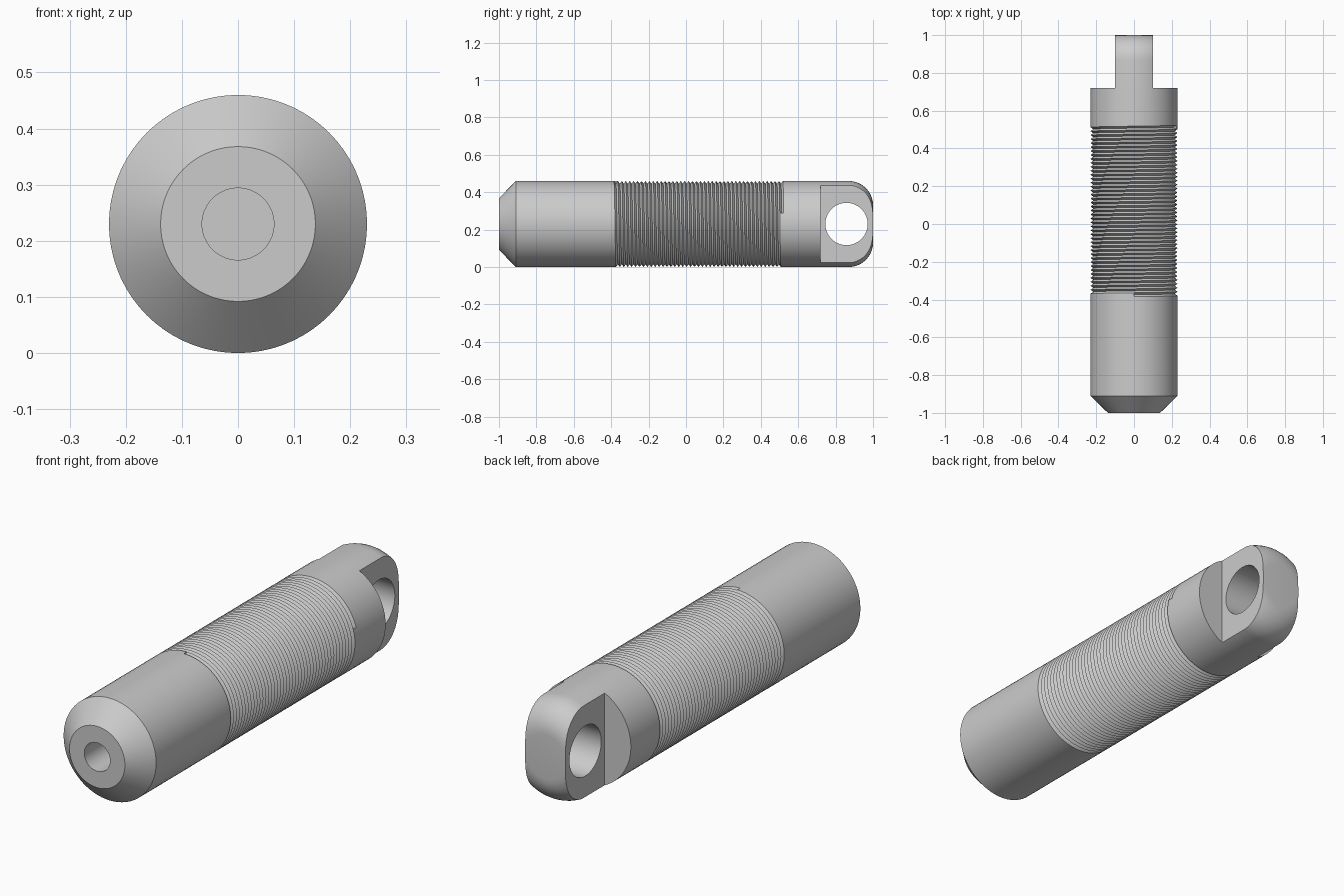
import bpy, bmesh
from math import sin, cos, pi

if "Cube" in bpy.data.objects:
    bpy.data.objects.remove(bpy.data.objects["Cube"])

S = 72                       # sides of the rod
R = 0.23                     # rod radius
PITCH, DEPTH = 0.021, 0.014  # thread
Y0 = -0.385                  # thread start
K = 42 * S + 15              # thread steps (42 turns + 75 degrees)

bm = bmesh.new()


def point(r, y, k):
    a = 2 * pi * k / S
    return bm.verts.new((r * sin(a), y, R + r * cos(a)))


def ring(r, y):
    return [point(r, y, k) for k in range(S)]


def bridge(rings):
    for a, b in zip(rings, rings[1:]):
        for j in range(S):
            n = (j + 1) % S
            bm.faces.new((a[j], a[n], b[n], b[j]))


# Front end: blind hole, flat face, chamfer
front = [ring(*p) for p in ((0.064, -0.7), (0.064, -1), (0.138, -1), (R, -0.91))]
bridge(front)
bm.faces.new(front[0])

# Rear end: plain collar running into a rounded tip
rear = [ring(R, 0.66)]
for i in range(11):
    t = pi / 2 * i / 10
    rear.append(ring(0.10 + 0.13 * cos(t), 0.87 + 0.13 * sin(t)))
bridge(rear)
bm.faces.new(rear[-1])

# Helical thread: crest line and root line
crest = [point(R, Y0 + PITCH * k / S, k) for k in range(K + S + 1)]
root = [point(R - DEPTH, Y0 + PITCH * (k / S + 0.5), k) for k in range(K + 1)]
for k in range(K):
    bm.faces.new((crest[k], crest[k + 1], root[k + 1], root[k]))
    bm.faces.new((root[k], root[k + 1], crest[k + S + 1], crest[k + S]))
for k in (0, K):             # abrupt groove ends
    bm.faces.new((crest[k], root[k], crest[k + S]))

# Plain shanks joining the thread to both ends
f, b = front[-1], rear[0]
for j in range(S):
    n = (j + 1) % S
    face = [f[j], f[n], crest[j + 1], crest[j]]
    if j == S - 1:
        face.insert(2, crest[0])
    bm.faces.new(face)
    k = K + j
    face = [crest[k], crest[k + 1], b[(k + 1) % S], b[k % S]]
    if j == 0:
        face.append(crest[K + S])
    bm.faces.new(face)

bmesh.ops.recalc_face_normals(bm, faces=bm.faces[:])
mesh = bpy.data.meshes.new("threaded_rod")
bm.to_mesh(mesh)
bm.free()
rod = bpy.data.objects.new("threaded_rod", mesh)
bpy.context.collection.objects.link(rod)


def cut(cutter):
    bpy.context.view_layer.objects.active = rod
    mod = rod.modifiers.new("cut", 'BOOLEAN')
    mod.operation = 'DIFFERENCE'
    mod.solver = 'EXACT'
    mod.object = cutter
    bpy.ops.object.modifier_apply(modifier=mod.name)
    bpy.data.objects.remove(cutter)


# Flats on both sides of the tang
for side in (-1, 1):
    bpy.ops.mesh.primitive_cube_add(size=1, location=(side * 0.3, 0.97, R))
    box = bpy.context.object
    box.scale = (0.4, 0.5, 1)
    cut(box)

# Cross hole through the tang
bpy.ops.mesh.primitive_cylinder_add(vertices=64, radius=0.113, depth=1,
                                    location=(0, 0.858, R), rotation=(0, pi / 2, 0))
cut(bpy.context.object)

bpy.ops.object.select_all(action='DESELECT')
rod.select_set(True)
bpy.context.view_layer.objects.active = rod
bpy.ops.object.shade_smooth_by_angle(angle=pi / 6)
